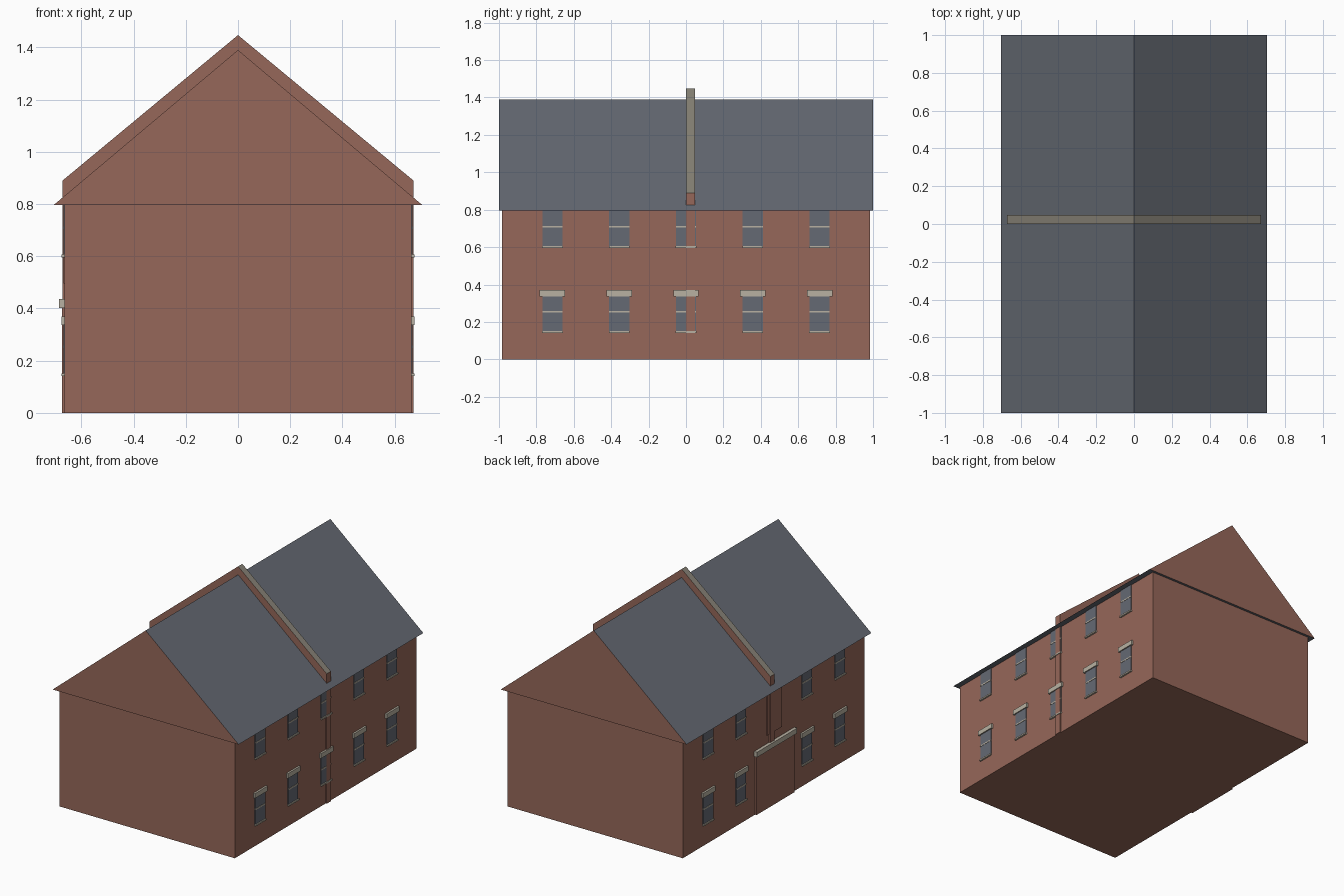
import bpy

cube = bpy.data.objects.get("Cube")
if cube:
    bpy.data.objects.remove(cube, do_unlink=True)


def material(name, r, g, b):
    m = bpy.data.materials.new(name)
    m.use_nodes = True
    m.diffuse_color = (r, g, b, 1)
    m.node_tree.nodes["Principled BSDF"].inputs["Base Color"].default_value = (r, g, b, 1)
    return m


brick = material("red_brick", 0.305, 0.136, 0.100)
slate = material("grey_slate", 0.125, 0.138, 0.165)
glass = material("window_glass", 0.130, 0.142, 0.172)
stone = material("pale_stone", 0.480, 0.440, 0.360)
coping = material("coping_stone", 0.240, 0.222, 0.180)


def extrude_profile(name, profile, y0, y1, mats, rule=None):
    """Extrude an (x, z) outline along y; rule picks a material per face."""
    n = len(profile)
    verts = [(x, y, z) for y in (y0, y1) for x, z in profile]
    faces = [tuple(range(n)), tuple(range(2 * n - 1, n - 1, -1))]
    for i in range(n):
        j = (i + 1) % n
        faces.append((i, i + n, j + n, j))
    mesh = bpy.data.meshes.new(name)
    mesh.from_pydata(verts, [], faces)
    mesh.update()
    for m in mats:
        mesh.materials.append(m)
    if rule:
        for p in mesh.polygons:
            p.material_index = rule(p.normal)
    obj = bpy.data.objects.new(name, mesh)
    bpy.context.collection.objects.link(obj)
    return obj


def box(name, x0, x1, y0, y1, z0, z1, mat):
    x0, x1 = sorted((x0, x1))
    outline = [(x0, z0), (x1, z0), (x1, z1), (x0, z1)]
    return extrude_profile(name, outline, y0, y1, [mat])


# Main walls
WALL = 0.664
EAVES = 0.797
box("house_walls", -WALL, WALL, -0.983, 0.983, 0, EAVES, brick)

# Roof: slate slopes and soffit, brick gables
extrude_profile("roof", [(-0.705, EAVES), (0.705, EAVES), (0, 1.39)], -1, 1,
                [slate, brick], lambda n: 1 if abs(n.y) > 0.9 else 0)

# Party wall through the middle, with stone on its sloping top
PARTY = 0.672
extrude_profile("party_wall",
                [(-PARTY, 0), (PARTY, 0), (PARTY, 0.89), (0, 1.447), (-PARTY, 0.89)],
                0.001, 0.047, [brick, coping], lambda n: 1 if n.z > 0.5 else 0)


# Sash windows
def window(side, y, bottom, top, tag, lintel):
    def part(name, depth, half, z0, z1, mat):
        box(f"{tag}_{name}", side * (WALL - 0.01), side * depth,
            y - half, y + half, z0, z1, mat)
    part("pane", 0.669, 0.054, bottom, top, glass)
    part("sash_bar", 0.671, 0.054, bottom + 0.104, bottom + 0.113, stone)
    part("sill", 0.676, 0.056, bottom - 0.004, bottom + 0.006, stone)
    if lintel:
        part("lintel", 0.677, 0.068, top - 0.004, top + 0.029, stone)


for side, label in ((1, "left"), (-1, "right")):
    for i in range(-2, 3):
        if side < 0 and i == 0:
            continue
        y = i * 0.357
        window(side, y, 0.145, 0.341, f"{label}_lower_window_{i + 3}", True)
        window(side, y, 0.600, EAVES, f"{label}_upper_window_{i + 3}", False)

# Bricked-up doorway, its stone canopy and the blind window above
box("blocked_doorway", -WALL + 0.01, -0.675, -0.21, 0.20, 0, 0.402, brick)
box("doorway_canopy", -WALL + 0.01, -0.686, -0.225, 0.21, 0.402, 0.437, stone)
box("blind_window", -WALL + 0.01, -0.669, -0.085, 0.075, 0.495, EAVES, brick)
